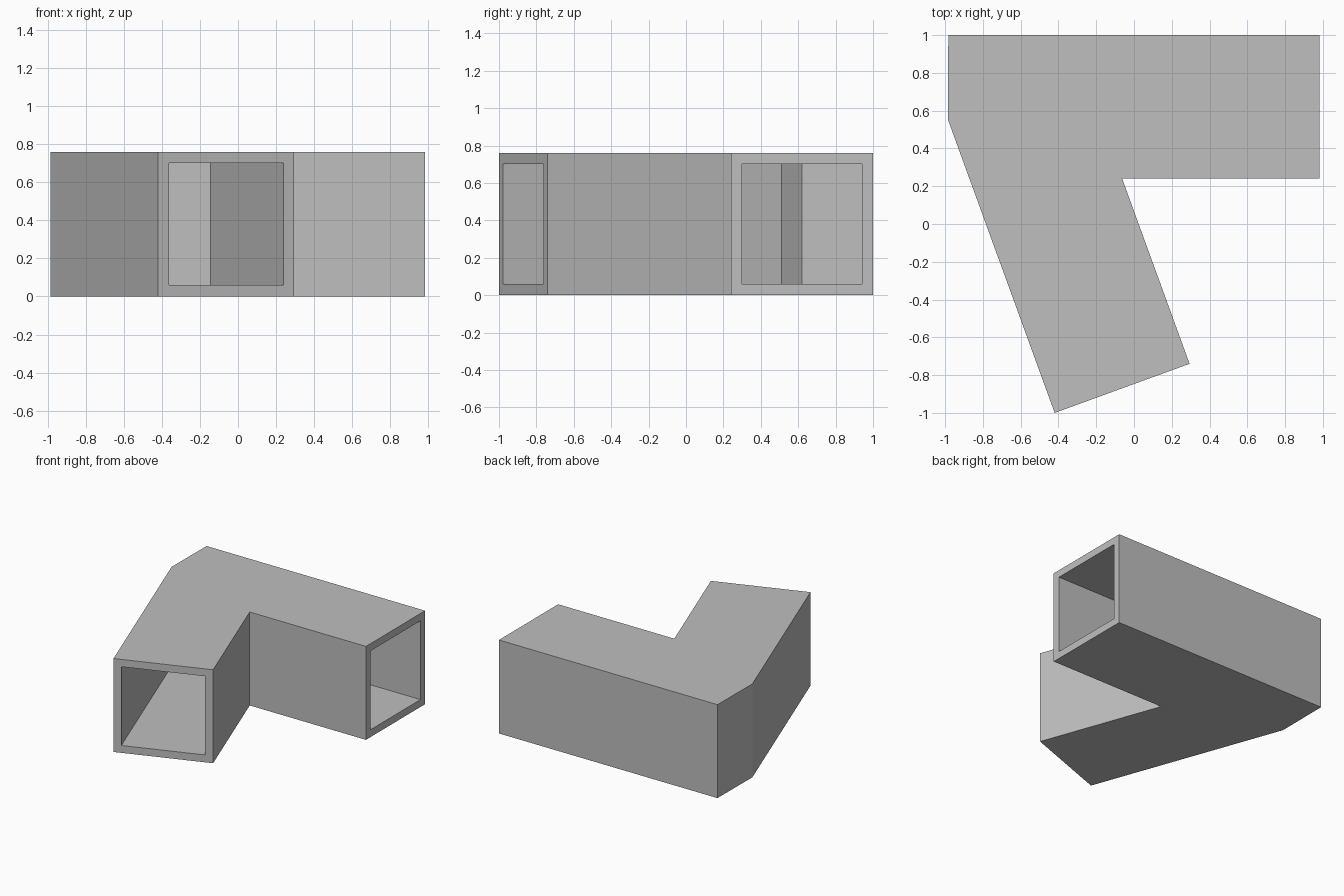
import bpy
import bmesh
from math import radians
from mathutils import Vector

cube = bpy.data.objects.get("Cube")
if cube:
    bpy.data.objects.remove(cube, do_unlink=True)

HEIGHT, WALL, SIDE = 0.76, 0.06, 0.76

grey = bpy.data.materials.new("plain grey")
grey.use_nodes = True
colour = (0.52, 0.52, 0.52, 1)
grey.diffuse_color = colour
grey.node_tree.nodes["Principled BSDF"].inputs["Base Color"].default_value = colour


def prism(name, outline, bottom, top):
    """Extrude a plan outline between two heights."""
    bm = bmesh.new()
    base = bm.faces.new([bm.verts.new((p[0], p[1], bottom)) for p in outline])
    up = bmesh.ops.extrude_face_region(bm, geom=[base])["geom"]
    bmesh.ops.translate(bm, vec=(0, 0, top - bottom),
                        verts=[v for v in up if isinstance(v, bmesh.types.BMVert)])
    bmesh.ops.recalc_face_normals(bm, faces=bm.faces)
    mesh = bpy.data.meshes.new(name)
    bm.to_mesh(mesh)
    bm.free()
    mesh.materials.append(grey)
    obj = bpy.data.objects.new(name, mesh)
    bpy.context.collection.objects.link(obj)
    return obj


# Directions of the angled leg: along it towards the open end, and across it
across = Vector((0.9397, 0.342))
along = Vector((0.342, -0.9397))
tip = Vector((-0.42, -1.0))


def leg_point(u, back):
    """Point u across the leg and a distance back from its open end."""
    return tip + across * u - along * back


def leg_at_y(u, y):
    """Point on the lengthwise line u where it reaches y."""
    start = leg_point(u, 0)
    return start + along * ((y - start.y) / along.y)


# Outer elbow body
outer = [(-0.983, 1), (0.983, 1), (0.983, 1 - SIDE), leg_at_y(SIDE, 1 - SIDE),
         leg_point(SIDE, 0), tip, leg_at_y(0, 0.555)]
duct = prism("elbow_duct", outer, 0, HEIGHT)

# Bore: straight channel meeting the angled channel, open at both ends
blind = leg_at_y(WALL, 0.51)
corner = blind + across * 0.32
bore = [(1.1, 1 - WALL), (corner.x, 1 - WALL), corner, blind,
        leg_point(WALL, -0.1), leg_point(SIDE - WALL, -0.1),
        leg_at_y(SIDE - WALL, 1 - SIDE + WALL), (1.1, 1 - SIDE + WALL)]
cutter = prism("bore_cutter", bore, WALL, HEIGHT - WALL)
cutter.hide_render = True

# Hollow the body, then drop the cutter
cut = duct.modifiers.new("Hollow", "BOOLEAN")
cut.operation = "DIFFERENCE"
cut.solver = "EXACT"
cut.object = cutter
bpy.context.view_layer.objects.active = duct
duct.select_set(True)
bpy.ops.object.modifier_apply(modifier=cut.name)
bpy.data.objects.remove(cutter, do_unlink=True)
bpy.ops.object.shade_smooth_by_angle(angle=radians(15))
